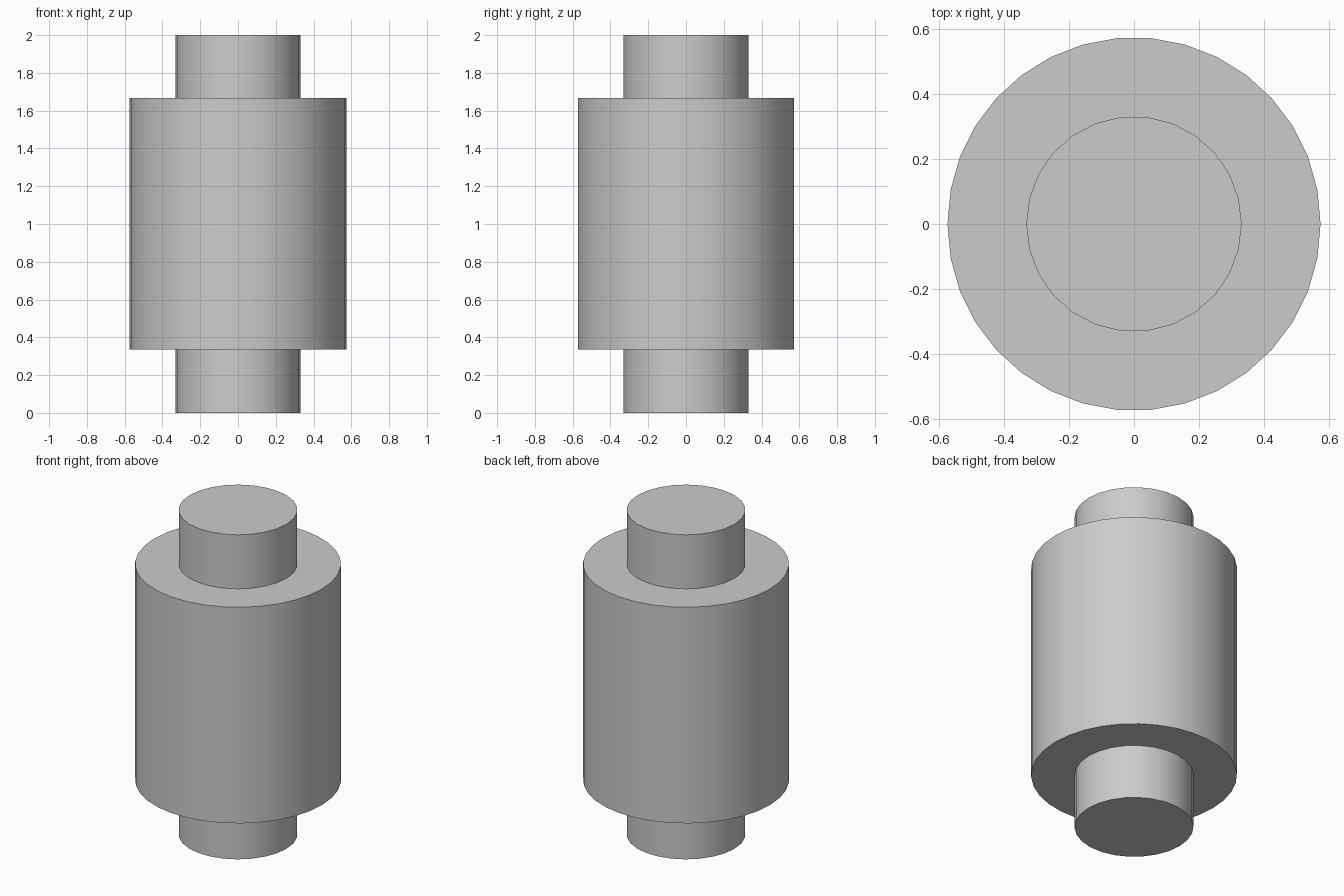
import bpy
import math

cube = bpy.data.objects.get("Cube")
if cube:
    bpy.data.objects.remove(cube, do_unlink=True)

# Single plain grey finish
grey = bpy.data.materials.new("plain_grey")
grey.use_nodes = True
colour = (0.6, 0.6, 0.6, 1)
grey.diffuse_color = colour
grey.node_tree.nodes["Principled BSDF"].inputs["Base Color"].default_value = colour


def cylinder(name, sides, radius, bottom, top):
    """Upright capped cylinder with a corner on the +x axis."""
    bpy.ops.mesh.primitive_cylinder_add(
        vertices=sides, radius=radius, depth=top - bottom,
        location=(0, 0, (bottom + top) / 2),
        rotation=(0, 0, math.pi / 2))
    obj = bpy.context.object
    obj.name = name
    obj.data.materials.append(grey)
    bpy.ops.object.transform_apply(location=False, rotation=True, scale=False)
    bpy.ops.object.shade_smooth_by_angle(angle=math.radians(30))
    return obj


# Wide drum in the middle
cylinder("drum", 34, 0.575, 0.335, 1.667)

# Narrow shaft ends below and above the drum
cylinder("lower_shaft", 26, 0.332, 0, 0.335)
cylinder("upper_shaft", 26, 0.332, 1.667, 2)
